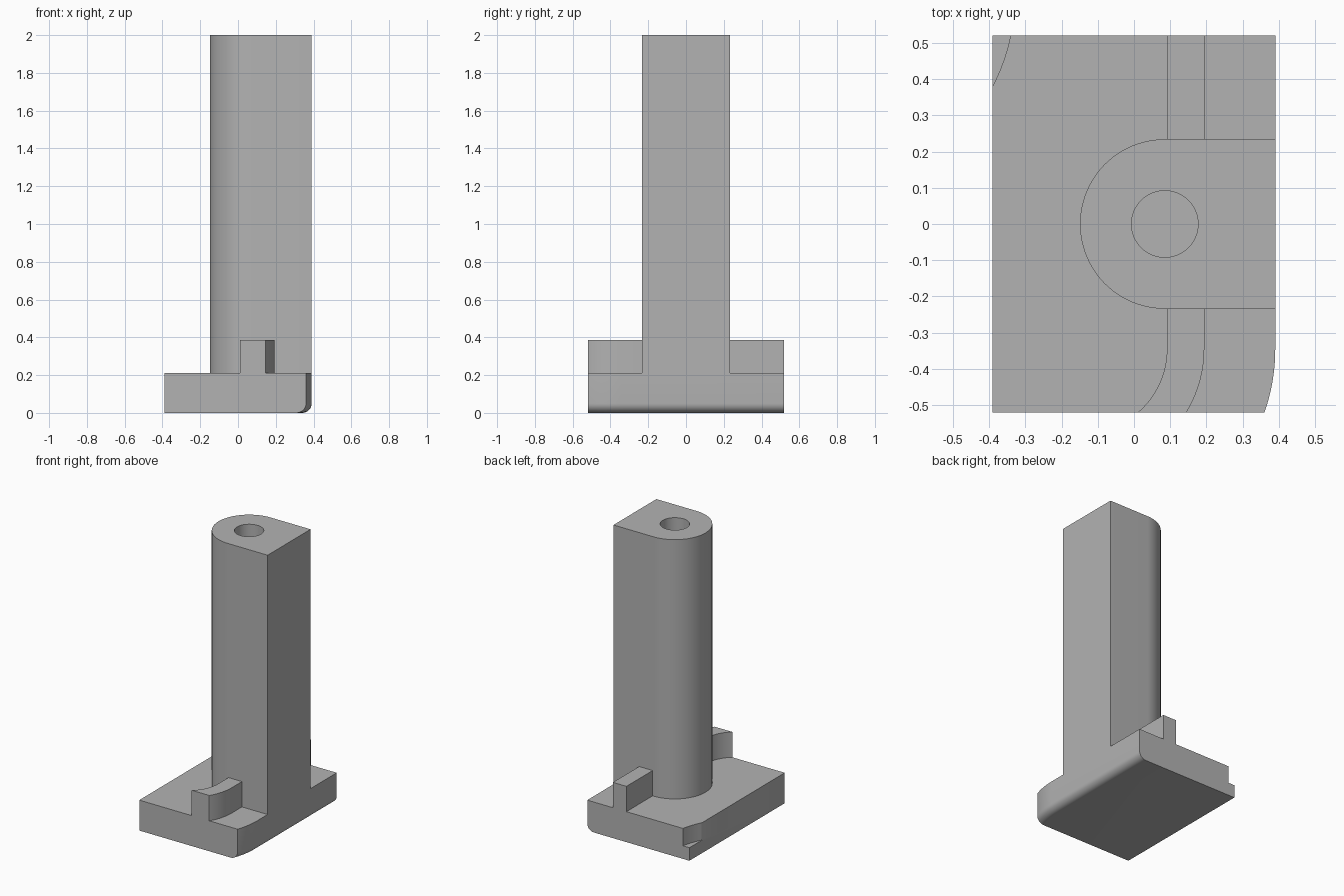
import bpy
import bmesh
from math import asin, cos, sin, pi, radians

if "Cube" in bpy.data.objects:
    bpy.data.objects.remove(bpy.data.objects["Cube"])

BASE_X, BASE_Y, BASE_TOP = 0.39, 0.52, 0.21
RIB_TOP, TOWER_TOP = 0.385, 2.0
ARC_X, ARC_Y = -0.14, -0.345          # shared centre of the rib and corner curves
RIB_IN, RIB_OUT = 0.231, 0.334
POST_X, POST_R, HOLE_R = 0.085, 0.234, 0.092

grey = bpy.data.materials.new("plain grey")
grey.use_nodes = True
colour = (0.45, 0.45, 0.45, 1)
grey.diffuse_color = colour
grey.node_tree.nodes["Principled BSDF"].inputs["Base Color"].default_value = colour


def arc(cx, cy, r, start, end, steps):
    return [(cx + r * cos(start + (end - start) * i / steps),
             cy + r * sin(start + (end - start) * i / steps)) for i in range(steps + 1)]


def front_arc(r):
    """Arc swinging from straight back-to-front down to the front edge."""
    return arc(ARC_X, ARC_Y, r, 0, -asin((BASE_Y + ARC_Y) / r), 16)


def prism(name, outline, z0, z1, round_edge=None):
    bm = bmesh.new()
    face = bm.faces.new([bm.verts.new((x, y, z0)) for x, y in outline])
    top = bmesh.ops.extrude_face_region(bm, geom=[face])["geom"]
    bmesh.ops.translate(bm, vec=(0, 0, z1 - z0),
                        verts=[v for v in top if isinstance(v, bmesh.types.BMVert)])
    bmesh.ops.recalc_face_normals(bm, faces=bm.faces)
    if round_edge:
        edges = [e for e in bm.edges if all(round_edge(v.co) for v in e.verts)]
        bmesh.ops.bevel(bm, geom=edges, offset=0.05, offset_type='OFFSET',
                        segments=8, profile=0.5, affect='EDGES')
    mesh = bpy.data.meshes.new(name)
    bm.to_mesh(mesh)
    bm.free()
    mesh.materials.append(grey)
    obj = bpy.data.objects.new(name, mesh)
    bpy.context.collection.objects.link(obj)
    return obj


def activate(obj):
    bpy.ops.object.select_all(action='DESELECT')
    obj.select_set(True)
    bpy.context.view_layer.objects.active = obj


def cut(obj, cutter):
    cutter.hide_render = True
    mod = obj.modifiers.new("cut", 'BOOLEAN')
    mod.operation, mod.solver, mod.object = 'DIFFERENCE', 'EXACT', cutter
    activate(obj)
    bpy.ops.object.modifier_apply(modifier=mod.name)
    bpy.data.objects.remove(cutter)


# Base plate: curved front corner, rounded lower edge, stepped notch at the back
outline = [(-BASE_X, -BASE_Y), (-BASE_X, BASE_Y), (BASE_X, BASE_Y)]
outline += front_arc(BASE_X - ARC_X)
base = prism("base_plate", outline, 0, BASE_TOP,
             lambda co: co.z < 0.001 and co.x > 0.35)
cut(base, prism("notch_cutter", arc(-0.86, 0.626, 0.53, 0, 2 * pi, 96)[:-1], 0.09, 0.4))

# Tower: half-round on one side, with a bored hole in the top
outline = arc(POST_X, 0, POST_R, pi / 2, 3 * pi / 2, 48)
outline += [(BASE_X, -POST_R), (BASE_X, POST_R)]
tower = prism("tower", outline, BASE_TOP, TOWER_TOP)
cut(tower, prism("hole_cutter", arc(POST_X, 0, HOLE_R, 0, 2 * pi, 48)[:-1], 1.0, 2.2))

# Ribs: curved in front, straight behind
x_in, x_out = ARC_X + RIB_IN, ARC_X + RIB_OUT
outline = [(x_in, -POST_R)] + front_arc(RIB_IN)
outline += front_arc(RIB_OUT)[::-1] + [(x_out, -POST_R)]
front_rib = prism("front_rib", outline, BASE_TOP, RIB_TOP)
back_rib = prism("back_rib", [(x_in, POST_R), (x_out, POST_R),
                              (x_out, BASE_Y), (x_in, BASE_Y)], BASE_TOP, RIB_TOP)

for part in (base, tower, front_rib, back_rib):
    activate(part)
    bpy.ops.object.shade_smooth_by_angle(angle=radians(30))
